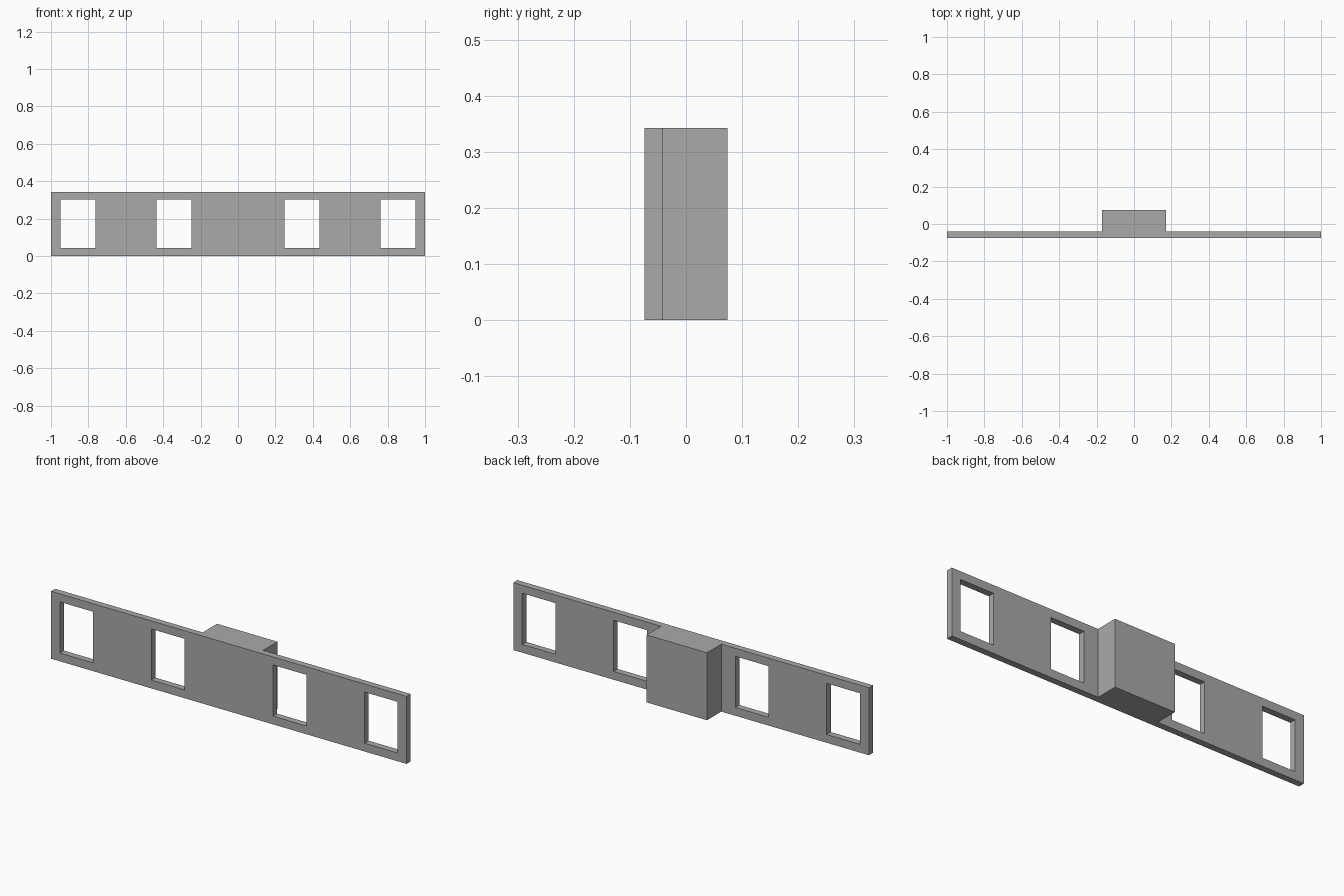
import bpy
import bmesh

cube = bpy.data.objects.get("Cube")
if cube:
    bpy.data.objects.remove(cube, do_unlink=True)

HEIGHT = 0.343
DEPTH = 0.074        # half of the overall depth
PANEL_BACK = -0.041
BLOCK = 0.17         # half width of the rear block

grey = bpy.data.materials.new("plain grey")
grey.use_nodes = True
colour = (0.4, 0.4, 0.4, 1)
grey.diffuse_color = colour
grey.node_tree.nodes["Principled BSDF"].inputs["Base Color"].default_value = colour


def extrude_outlines(name, outlines, z0, z1):
    """Make closed upright prisms from flat outlines."""
    bm = bmesh.new()
    for outline in outlines:
        low = [bm.verts.new((x, y, z0)) for x, y in outline]
        high = [bm.verts.new((x, y, z1)) for x, y in outline]
        bm.faces.new(low)
        bm.faces.new(high)
        for i in range(len(low)):
            j = (i + 1) % len(low)
            bm.faces.new((low[i], low[j], high[j], high[i]))
    bmesh.ops.recalc_face_normals(bm, faces=bm.faces)
    mesh = bpy.data.meshes.new(name)
    bm.to_mesh(mesh)
    bm.free()
    mesh.materials.append(grey)
    obj = bpy.data.objects.new(name, mesh)
    bpy.context.collection.objects.link(obj)
    return obj


# Long front panel with the block at its back, as one T-shaped outline
panel = extrude_outlines("windowed_panel_with_block", [[
    (-1, -DEPTH), (1, -DEPTH), (1, PANEL_BACK), (BLOCK, PANEL_BACK),
    (BLOCK, DEPTH), (-BLOCK, DEPTH), (-BLOCK, PANEL_BACK), (-1, PANEL_BACK),
]], 0, HEIGHT)

# Four mirrored window openings
openings = []
for side in (-1, 1):
    for inner, outer in ((0.249, 0.436), (0.763, 0.95)):
        a, b = side * inner, side * outer
        openings.append([(a, -0.2), (b, -0.2), (b, 0.2), (a, 0.2)])
cutter = extrude_outlines("window_cutter", openings, 0.042, 0.302)
cutter.hide_render = True

cut = panel.modifiers.new("window openings", "BOOLEAN")
cut.operation = "DIFFERENCE"
cut.solver = "EXACT"
cut.object = cutter
bpy.context.view_layer.objects.active = panel
bpy.ops.object.modifier_apply(modifier=cut.name)
bpy.data.objects.remove(cutter, do_unlink=True)
